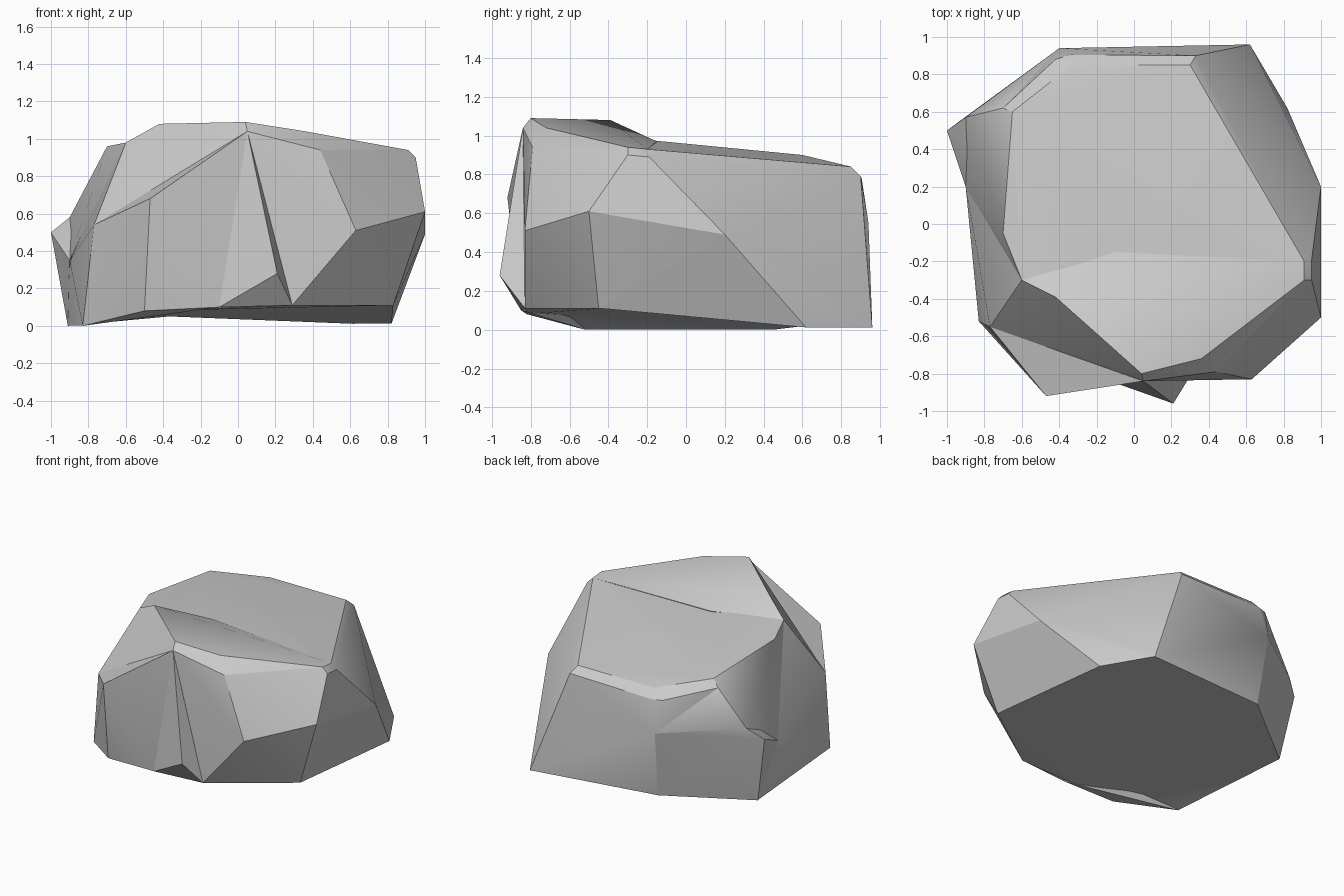
import bpy
import bmesh
from math import radians
from mathutils import Vector

default_cube = bpy.data.objects.get("Cube")
if default_cube:
    bpy.data.objects.remove(default_cube, do_unlink=True)

# Single stone colour
stone = bpy.data.materials.new("grey_stone")
stone.use_nodes = True
grey = (0.6, 0.6, 0.6, 1)
stone.diffuse_color = grey
stone.node_tree.nodes["Principled BSDF"].inputs["Base Color"].default_value = grey


def chiselled_block(name, corners):
    """Wrap a convex block of stone around its corner points."""
    bm = bmesh.new()
    for corner in corners:
        bm.verts.new(corner)
    bmesh.ops.convex_hull(bm, input=bm.verts)
    unused = [v for v in bm.verts if not v.link_faces]
    bmesh.ops.delete(bm, geom=unused, context="VERTS")
    bmesh.ops.dissolve_limit(bm, angle_limit=radians(2), verts=bm.verts, edges=bm.edges)
    bmesh.ops.recalc_face_normals(bm, faces=bm.faces)
    mesh = bpy.data.meshes.new(name)
    bm.to_mesh(mesh)
    bm.free()
    mesh.materials.append(stone)
    block = bpy.data.objects.new(name, mesh)
    bpy.context.collection.objects.link(block)
    return block


def make_active(block):
    bpy.ops.object.select_all(action="DESELECT")
    block.select_set(True)
    bpy.context.view_layer.objects.active = block


# Corners shared by neighbouring blocks
front_peak = Vector((0.04, -0.8, 1.09))
front_lip = Vector((0.05, -0.84, 1.04))
spur_foot = Vector((0.29, -0.83, 0.11))
front_foot = Vector((-0.1, -0.85, 0.1))
shoulder_foot = Vector((-0.5, -0.82, 0.08))
corner_foot = Vector((-0.83, -0.52, 0))
corner_mid = Vector((-0.77, -0.55, 0.54))
side_foot = Vector((-0.91, 0.45, 0))
side_dent = Vector((-0.9, 0.2, 0.35))
side_top = Vector((-0.9, 0.57, 0.58))
back_foot = Vector((-0.37, 0.86, 0.05))
back_mid = Vector((-0.4, 0.94, 0.55))
rim_side = Vector((-0.7, -0.05, 0.96))
rim_corner = Vector((-0.6, -0.3, 0.98))
rim_west = Vector((-0.65, 0.6, 0.9))
rim_west_low = Vector((-0.7, 0.62, 0.85))
rim_east = Vector((0.91, -0.2, 0.93))
rim_front = Vector((0.91, -0.3, 0.94))
brow = Vector((0.44, -0.79, 0.94))
core = Vector((-0.2, -0.3, 0.5))

# Main boulder: feet, waist and chamfered rim
feet = [spur_foot, shoulder_foot, corner_foot, side_foot, back_foot,
        Vector((0.62, 0.96, 0.01)), Vector((0.82, 0.62, 0.01)),
        Vector((0.83, -0.45, 0.11))]
waist = [corner_mid, side_dent, back_mid,
         (0.63, -0.83, 0.51), (1, -0.5, 0.61), (1, 0.2, 0.49)]
rim = [front_lip, brow, rim_front, rim_east, rim_corner, rim_west, rim_west_low,
       (0.95, -0.3, 0.9), (0.95, -0.19, 0.89),
       (0.3, 0.85, 0.84), (0.33, 0.9, 0.79),
       (-0.33, 0.85, 0.84), (-0.34, 0.905, 0.78), (-0.42, 0.88, 0.78)]
body = chiselled_block("boulder_body", feet + waist + rim)

# Hollow the underside up to the line of the feet
wider = [Vector((f.x * 1.01, f.y * 1.01, f.z)) for f in feet]
cutter = chiselled_block("underside_cutter", wider + [f - Vector((0, 0, 1)) for f in wider])
cutter.hide_render = True
make_active(body)
hollow = body.modifiers.new("hollow_underside", "BOOLEAN")
hollow.operation = "DIFFERENCE"
hollow.solver = "EXACT"
hollow.object = cutter
bpy.ops.object.modifier_apply(modifier=hollow.name)
bpy.data.objects.remove(cutter, do_unlink=True)

# Raised crest along the front of the top
crest = chiselled_block("top_crest", [
    front_peak, front_lip, brow, rim_front, rim_east, rim_corner, corner_mid, core,
    (-0.42, -0.39, 1.08), (0.36, -0.72, 1.04), (-0.1, -0.15, 0.97)])

# Ledge bulging from the front corner
shoulder = chiselled_block("front_shoulder", [
    front_lip, corner_mid, corner_foot, shoulder_foot, front_foot, core,
    (-0.47, -0.92, 0.68)])

# Pointed spur low on the front
spur = chiselled_block("front_spur", [
    front_lip, spur_foot, front_foot, core, (0.21, -0.96, 0.28)])

# Sloping slab on the side, meeting the corner in a shallow valley
slab = chiselled_block("side_slab", [
    side_top, side_dent, side_foot, back_mid, rim_side, rim_corner,
    rim_west, rim_west_low, core])

# Knob sticking out below the slab
knob = chiselled_block("side_knob", [
    side_top, side_dent, side_foot, back_foot, back_mid, core, (-1, 0.5, 0.5)])

# Soften the shallow edges and keep the chiselled ones
for block in (body, crest, shoulder, spur, slab, knob):
    make_active(block)
    bpy.ops.object.shade_smooth_by_angle(angle=radians(28))
